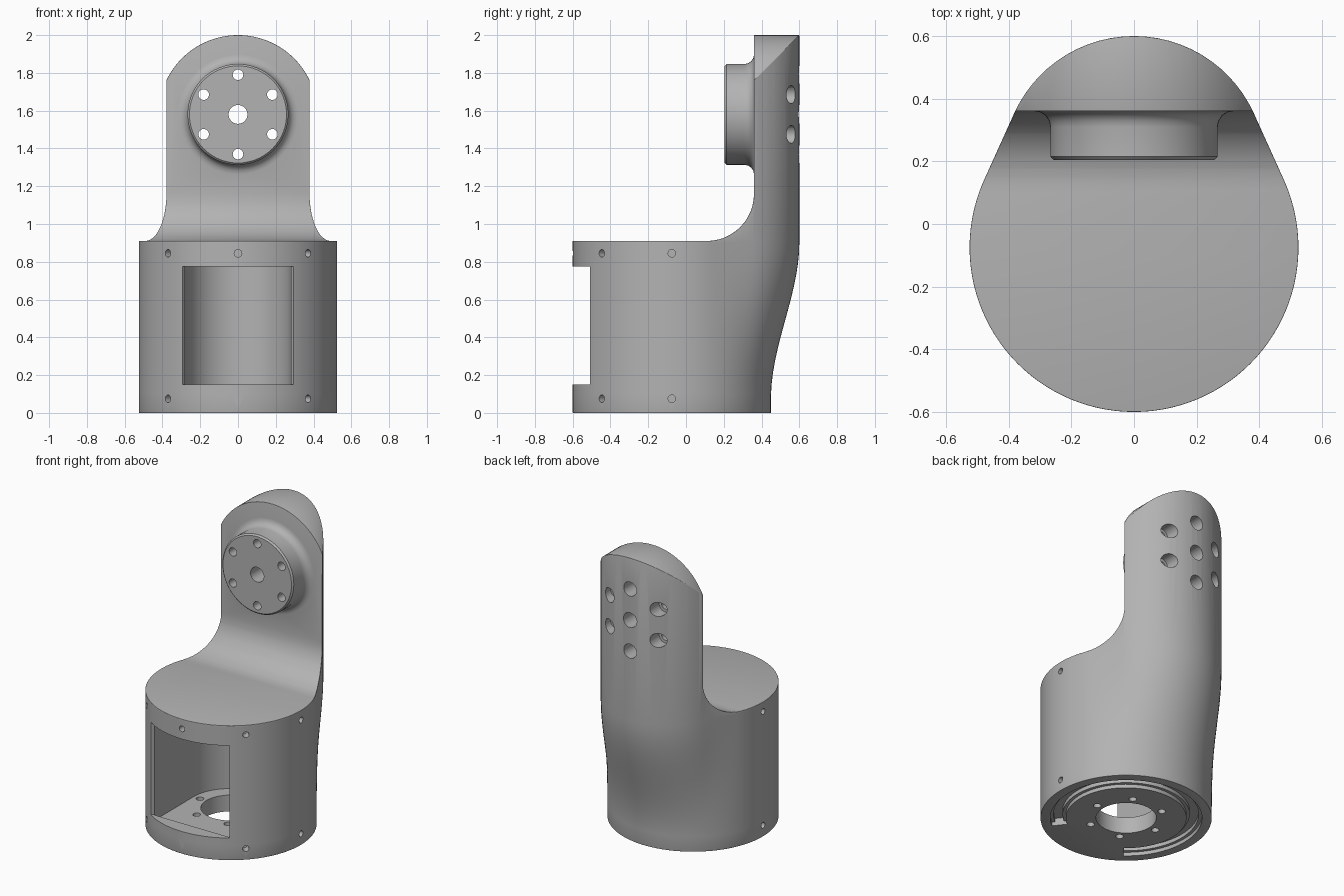
import bpy, bmesh, math
from math import sin, cos, pi, radians, sqrt
from mathutils import Matrix, Vector

if "Cube" in bpy.data.objects:
    bpy.data.objects.remove(bpy.data.objects["Cube"])

AXIS_Y, BASE_R = -0.075, 0.525      # round base
ARM_D, ARM_R = 0.255, 0.42          # rounded back of the arm
HUB_Z = 1.58                        # centre of the flange

grey = bpy.data.materials.new("plain_grey")
grey.use_nodes = True
grey.diffuse_color = (0.45, 0.45, 0.45, 1)
grey.node_tree.nodes["Principled BSDF"].inputs["Base Color"].default_value = (0.45, 0.45, 0.45, 1)


def finish(name, bm):
    bmesh.ops.recalc_face_normals(bm, faces=bm.faces)
    me = bpy.data.meshes.new(name)
    bm.to_mesh(me)
    bm.free()
    ob = bpy.data.objects.new(name, me)
    bpy.context.collection.objects.link(ob)
    me.materials.append(grey)
    return ob


def loft(name, rings):
    """Closed solid skinned through rings of equal length."""
    bm = bmesh.new()
    vs = [[bm.verts.new(p) for p in ring] for ring in rings]
    n = len(vs[0])
    for a, b in zip(vs, vs[1:]):
        for i in range(n):
            j = (i + 1) % n
            bm.faces.new((a[i], a[j], b[j], b[i]))
    bm.faces.new(vs[0][::-1])
    bm.faces.new(vs[-1])
    return finish(name, bm)


def prism(name, pts, place, lo, hi):
    return loft(name, [[place(a, b, t) for a, b in pts] for t in (lo, hi)])


def arc(cx, cy, r, a0, a1, n):
    return [(cx + r * cos(radians(a0 + (a1 - a0) * i / n)),
             cy + r * sin(radians(a0 + (a1 - a0) * i / n))) for i in range(n + 1)]


def rod(name, start, end, r, n=24):
    """Cylinder between two points."""
    a, b = Vector(start), Vector(end)
    rot = (b - a).to_track_quat('Z', 'Y').to_matrix().to_4x4()
    bm = bmesh.new()
    bmesh.ops.create_cone(bm, cap_ends=True, segments=n, radius1=r, radius2=r,
                          depth=(b - a).length, matrix=Matrix.Translation((a + b) / 2) @ rot)
    return finish(name, bm)


def apply(ob, mod):
    bpy.context.view_layer.objects.active = ob
    bpy.ops.object.modifier_apply(modifier=mod.name)


def combine(ob, tool, op='DIFFERENCE'):
    mod = ob.modifiers.new("shape", 'BOOLEAN')
    mod.object, mod.operation, mod.solver = tool, op, 'EXACT'
    apply(ob, mod)
    bpy.data.objects.remove(tool)


def along_x(a, b, t): return (t, a, b)
def along_y(a, b, t): return (a, t, b)
def along_z(a, b, t): return (a, b, t)


def outline(phi):
    """Distance from the base axis to the teardrop outline, phi measured from the back."""
    phi = abs(phi)
    tilt = math.asin((BASE_R - ARM_R) / ARM_D)
    if phi >= pi / 2 - tilt:
        return BASE_R
    if phi > math.atan2(ARM_R * cos(tilt), ARM_D + ARM_R * sin(tilt)):
        return BASE_R / cos(pi / 2 - tilt - phi)
    return ARM_D * cos(phi) + sqrt(ARM_R ** 2 - (ARM_D * sin(phi)) ** 2)


# Body: circle at the foot blending into the teardrop higher up
rings, N = [], 112
heights = [0, 0.1] + [0.1 + 0.8 * i / 14 for i in range(1, 15)] + [2.1]
for z in heights:
    t = min(max((z - 0.08) / 0.82, 0), 1)
    t = t * t * (3 - 2 * t)
    ring = []
    for i in range(N):
        phi = 2 * pi * i / N - pi
        r = BASE_R + t * (outline(phi) - BASE_R)
        ring.append((-r * sin(phi), AXIS_Y + r * cos(phi), z))
    rings.append(ring)
body = loft("bracket_body", rings)

# Clear the space in front of the arm, with a cove at its foot
cove = [(-1, 0.91)] + arc(0.11, 1.16, 0.25, -90, 0, 12) + [(0.36, 2.3), (-1, 2.3)]
combine(body, prism("arm_clearance", cove, along_x, -0.8, 0.8))

# Round the top of the arm
dome = [(-0.8, -0.2), (0.8, -0.2), (0.8, 1.7)] + arc(0, HUB_Z, 0.42, 18, 162, 40) + [(-0.8, 1.7)]
combine(body, prism("arm_top", dome, along_y, -1, 1), 'INTERSECT')

# Soften the outer edges
bm = bmesh.new()
bm.from_mesh(body.data)
bmesh.ops.remove_doubles(bm, verts=bm.verts, dist=0.004)
bm.to_mesh(body.data)
bm.free()
soft = body.modifiers.new("soft_edges", 'BEVEL')
soft.width, soft.segments = 0.022, 3
soft.limit_method, soft.angle_limit = 'ANGLE', radians(40)
apply(body, soft)

# Flange with a flared root
profile = [(0.257, 0.205), (0.267, 0.215), (0.267, 0.31)]
profile += [(0.317 - 0.05 * cos(a), 0.31 + 0.05 * sin(a)) for a in (pi / 8, pi / 4, 3 * pi / 8, pi / 2)]
profile += [(0.317, 0.42)]
flange = loft("flange", [[(r * cos(2 * pi * i / 64), y, HUB_Z + r * sin(2 * pi * i / 64))
                          for i in range(64)] for r, y in profile])
combine(body, flange, 'UNION')

# Flange holes, counterbored from the back
combine(body, rod("hub_hole", (0, 0, HUB_Z), (0, 0.8, HUB_Z), 0.05))
for k in range(6):
    a = radians(30 + 60 * k)
    x, z = 0.21 * cos(a), HUB_Z + 0.21 * sin(a)
    combine(body, rod("bolt_hole", (x, 0, z), (x, 0.8, z), 0.028))
    combine(body, rod("counterbore", (x, 0.48, z), (x, 0.8, z), 0.048))

# Motor pocket with a round back, and the window into it
slot = [(-0.28, -0.5), (0.28, -0.5)] + arc(0, AXIS_Y, 0.28, 0, 180, 32)
combine(body, prism("pocket", slot, along_z, 0.11, 0.8))
frame = [(-0.28, -0.49), (0.28, -0.49), (0.31, -0.53), (0.31, -0.8), (-0.31, -0.8), (-0.31, -0.53)]
combine(body, prism("window", frame, along_z, 0.15, 0.775))

# Floor opening and its ring of bolt holes
combine(body, rod("floor_hole", (0, AXIS_Y, -0.1), (0, AXIS_Y, 0.2), 0.185, 48))
for k in range(6):
    a = radians(60 * k)
    x, y = 0.232 * cos(a), AXIS_Y + 0.232 * sin(a)
    combine(body, rod("floor_bolt", (x, y, -0.1), (x, y, 0.2), 0.024))

# Stepped groove under the base, open towards the front
for r0, r1, depth in ((0.37, 0.465, 0.025), (0.39, 0.445, 0.05)):
    ring = arc(0, AXIS_Y, r1, -52, 232, 56) + arc(0, AXIS_Y, r0, 232, -52, 56)
    combine(body, prism("base_groove", ring, along_z, -0.1, depth))

# Small screw holes around the base
for deg in (180, 225, 270, 315, 360):
    c, s = cos(radians(deg)), sin(radians(deg))
    for z in (0.075, 0.845):
        combine(body, rod("screw_hole", (0.47 * c, AXIS_Y + 0.47 * s, z),
                          (0.6 * c, AXIS_Y + 0.6 * s, z), 0.02, 16))

# Smooth shading with crisp edges
bpy.ops.object.select_all(action='DESELECT')
body.select_set(True)
bpy.context.view_layer.objects.active = body
bpy.ops.object.shade_smooth_by_angle(angle=radians(35))
